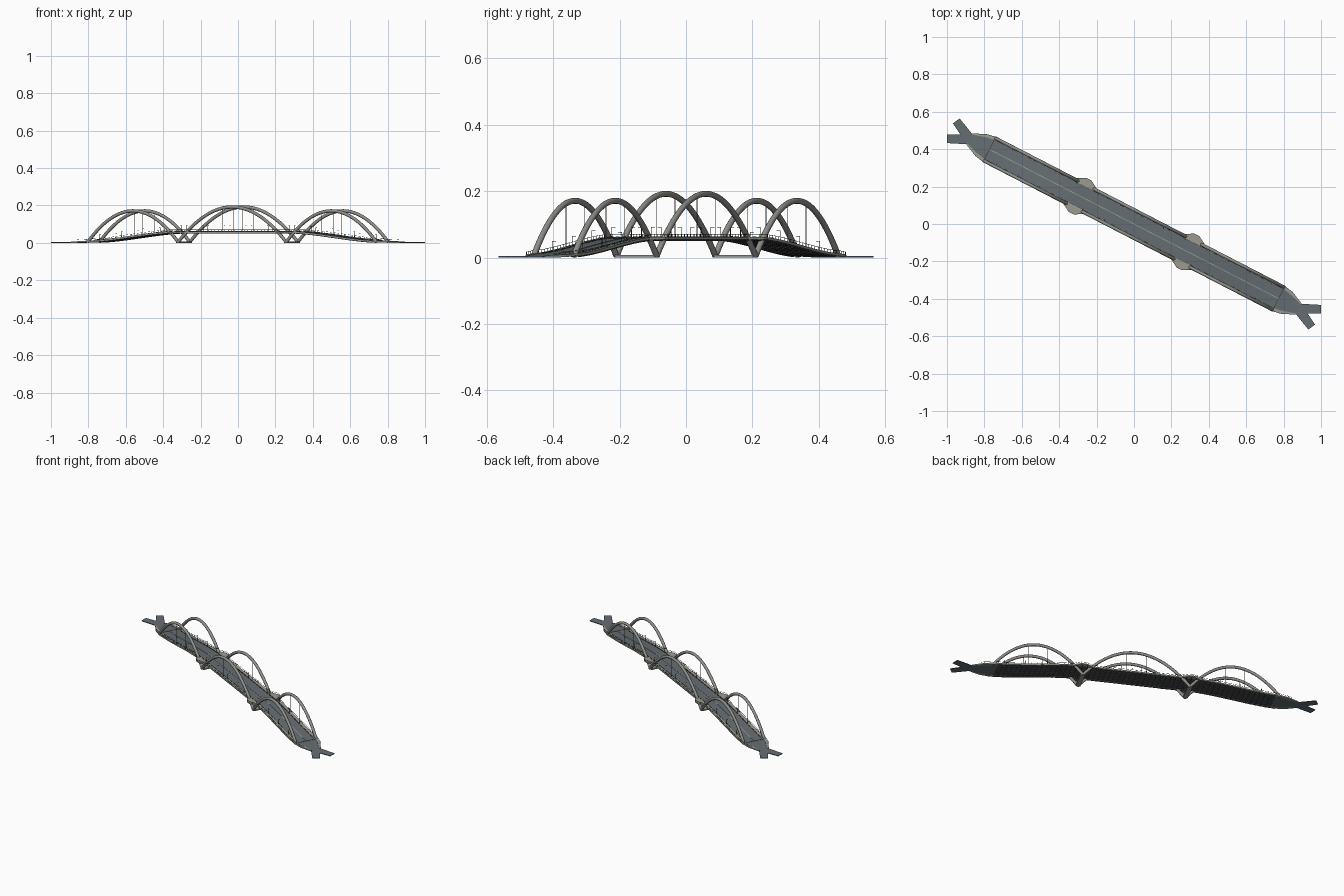
import bpy, bmesh, math
from mathutils import Vector

if "Cube" in bpy.data.objects:
    bpy.data.objects.remove(bpy.data.objects["Cube"])

ANG = math.radians(-27.3)
CA, SA = math.cos(ANG), math.sin(ANG)
PIER, ARCH_V = 0.325, 0.068


def P(u, v, z):
    """Bridge coordinates (along, across, up) to world."""
    return Vector((u * CA - v * SA, u * SA + v * CA, z))


def mat(name, rgb):
    m = bpy.data.materials.new(name)
    m.diffuse_color = (*rgb, 1)
    m.use_nodes = True
    m.node_tree.nodes["Principled BSDF"].inputs["Base Color"].default_value = m.diffuse_color
    return m


ASPHALT = mat("asphalt", (0.13, 0.155, 0.17))
STONE = mat("stone", (0.33, 0.33, 0.29))
STEEL = mat("steel", (0.27, 0.27, 0.25))
DARK = mat("dark_steel", (0.05, 0.05, 0.05))


def finish(name, bm, m, smooth=False):
    bmesh.ops.recalc_face_normals(bm, faces=bm.faces)
    me = bpy.data.meshes.new(name)
    bm.to_mesh(me)
    bm.free()
    me.materials.append(m)
    ob = bpy.data.objects.new(name, me)
    bpy.context.collection.objects.link(ob)
    if smooth:
        for p in me.polygons:
            p.use_smooth = len(p.vertices) == 4
    return ob


def interp(pts, u):
    u = abs(u)
    for (a, x), (b, y) in zip(pts, pts[1:]):
        if u <= b:
            return x + (y - x) * max(0, (u - a) / (b - a))
    return pts[-1][1]


# Deck height along the bridge, and half widths of road and walkway
def deck_z(u):
    u = abs(u)
    if u > 0.87:
        return 0.010 - 0.006 * min(1, (u - 0.87) / 0.12)
    t = max(0, (u - 0.36) / 0.51)
    s = t * t * (3 - 2 * t)
    return 0.060 - 0.050 * (0.65 * s + 0.35 * t)


ROAD = [(0, 0.058), (0.87, 0.058), (0.92, 0.048), (0.99, 0.027)]
WALK = [(0, 0.077), (PIER - 0.06, 0.077), (PIER - 0.015, 0.102), (PIER + 0.015, 0.102),
        (PIER + 0.06, 0.077), (0.86, 0.077), (0.92, 0.066), (0.99, 0.034)]
BREAKS = {round(s * p[0], 4) for p in ROAD + WALK for s in (1, -1)}


def road_w(u):
    return interp(ROAD, u)


def walk_w(u):
    return interp(WALK, u)


def loft(bm, rings, closed_ends=True):
    rows = [[bm.verts.new(p) for p in r] for r in rings]
    n = len(rows[0])
    for a, b in zip(rows, rows[1:]):
        for i in range(n):
            j = (i + 1) % n
            bm.faces.new((a[i], a[j], b[j], b[i]))
    if closed_ends:
        bm.faces.new(rows[0])
        bm.faces.new(rows[-1])


def strip(bm, u0, u1, v0, v1, top, bot):
    """Slab following the deck; v0 and v1 are functions of u."""
    us = {u0, u1} | {b for b in BREAKS if u0 < b < u1}
    us |= {i * 0.03 for i in range(-40, 41) if u0 < i * 0.03 < u1}
    rings = []
    for u in sorted(us):
        zt = deck_z(u) + top
        zb = max(0, deck_z(u) + bot)
        rings.append([P(u, v0(u), zt), P(u, v1(u), zt), P(u, v1(u), zb), P(u, v0(u), zb)])
    loft(bm, rings)


def prism(bm, outline, z0, z1):
    loft(bm, [[P(u, v, z) for u, v in outline] for z in (z0, z1)])


def post(bm, u, v, z0, z1, r):
    prism(bm, [(u + r * math.cos(a * math.pi / 3), v + r * math.sin(a * math.pi / 3))
               for a in range(6)], z0, z1)


# Road slab
bm = bmesh.new()
strip(bm, -0.99, 0.99, lambda u: -road_w(u), road_w, 0, -0.006)
finish("road_deck", bm, ASPHALT)

# Forked road ends
bm = bmesh.new()
for e in (1, -1):
    for s in (1, -1):
        arm = [(0.985, 0), (0.985, 0.029), (1.087, 0.074), (1.107, 0.034), (1.045, 0)]
        prism(bm, [(e * u, s * v) for u, v in arm], 0, 0.004)
finish("forked_road_ends", bm, ASPHALT)

# Raised walkways with lookouts at the piers
bm = bmesh.new()
for s in (1, -1):
    strip(bm, -0.99, 0.99, lambda u: s * road_w(u), lambda u: s * walk_w(u), 0.002, -0.006)
finish("walkways", bm, STONE)

# Median
bm = bmesh.new()
strip(bm, -0.87, 0.87, lambda u: -0.002, lambda u: 0.002, 0.002, 0)
finish("median", bm, STONE)

# Dark kerb dashes and expansion joints
bm = bmesh.new()
for s in (1, -1):
    for i in range(-21, 21):
        strip(bm, i * 0.04 + 0.008, i * 0.04 + 0.032,
              lambda u: s * 0.0555, lambda u: s * 0.058, 0.004, 0)
    strip(bm, s * 0.87 - 0.002, s * 0.87 + 0.002, lambda u: -0.058, lambda u: 0.058, 0.001, 0)
finish("kerbs_and_joints", bm, DARK)

# Girders and cross beams under the deck
bm = bmesh.new()
for k in range(-3, 4):
    strip(bm, -0.84, 0.84, lambda u: k * 0.023 - 0.002, lambda u: k * 0.023 + 0.002, -0.005, -0.010)
for i in range(-27, 28):
    u = i * 0.03
    strip(bm, u - 0.002, u + 0.002, lambda x: -walk_w(x) + 0.003, lambda x: walk_w(x) - 0.003,
          -0.005, -0.009)
finish("underside_beams", bm, DARK)

# Pier footings
bm = bmesh.new()
for e in (1, -1):
    c = e * PIER
    prism(bm, [(c - 0.014, -0.066), (c, -0.074), (c + 0.014, -0.066),
               (c + 0.014, 0.066), (c, 0.074), (c - 0.014, 0.066)], 0, 0.008)
finish("pier_footings", bm, STONE)

# Arches: (centre, half span, crown height)
SPANS = [(-0.597, 0.272, 0.171), (0, 0.325, 0.192), (0.597, 0.272, 0.171)]
Z0, R, N = 0.004, 0.009, 40
hang = bmesh.new()
for name, (c, h, top) in zip(("left", "middle", "right"), SPANS):
    bm = bmesh.new()
    for s in (1, -1):
        rings = []
        for i in range(N + 1):
            t = -1 + 2 * i / N
            z = Z0 + (top - Z0) * (1 - t * t)
            n = Vector((2 * (top - Z0) * t / h, 1)).normalized()
            ring = []
            for k in range(12):
                a = k * math.pi / 6
                q = R * math.cos(a)
                ring.append(P(c + t * h + q * n.x, s * ARCH_V + R * math.sin(a),
                              max(0, z + q * n.y)))
            rings.append(ring)
        loft(bm, rings)
        # Hangers
        for d in (-0.06, 0.06):
            post(hang, c + d, s * ARCH_V, deck_z(c + d),
                 Z0 + (top - Z0) * (1 - (d / h) ** 2), 0.0012)
    finish(name + "_arches", bm, STEEL, True)
finish("hangers", hang, STEEL)

# Railings: posts and top rail
bm = bmesh.new()
for s in (1, -1):
    strip(bm, -0.94, 0.94, lambda u: s * (walk_w(u) - 0.0015), lambda u: s * walk_w(u),
          0.0105, 0.0095)
    for i in range(-47, 48):
        u = i * 0.02
        post(bm, u, s * (walk_w(u) - 0.001), deck_z(u), deck_z(u) + 0.0105, 0.0007)
finish("railings", bm, DARK)

# Lamp posts with short arms over the road
bm = bmesh.new()
for s in (1, -1):
    for i in range(-6, 7):
        u = i * 0.13 + s * 0.02
        z = deck_z(u)
        post(bm, u, s * 0.061, z, z + 0.032, 0.001)
        prism(bm, [(u - 0.001, s * 0.061), (u + 0.001, s * 0.061),
                   (u + 0.001, s * 0.049), (u - 0.001, s * 0.049)], z + 0.031, z + 0.0325)
finish("lamp_posts", bm, DARK)
